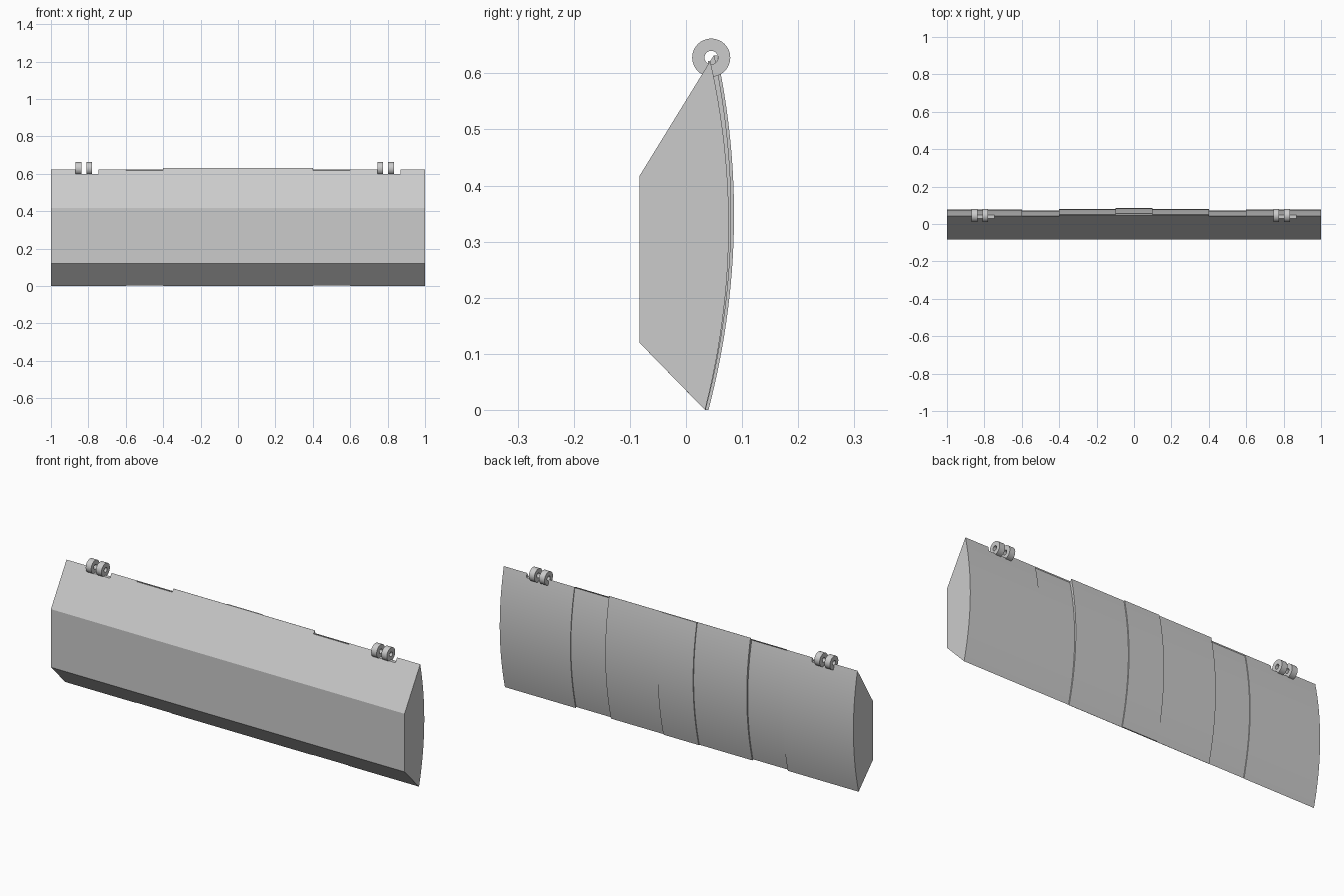
import bpy
import bmesh
import math

if "Cube" in bpy.data.objects:
    bpy.data.objects.remove(bpy.data.objects["Cube"], do_unlink=True)

grey = bpy.data.materials.new("plain grey")
grey.use_nodes = True
grey.diffuse_color = (0.6, 0.6, 0.6, 1)
grey.node_tree.nodes["Principled BSDF"].inputs["Base Color"].default_value = (0.6, 0.6, 0.6, 1)


def finish(bm, name):
    bmesh.ops.recalc_face_normals(bm, faces=bm.faces)
    mesh = bpy.data.meshes.new(name)
    bm.to_mesh(mesh)
    bm.free()
    obj = bpy.data.objects.new(name, mesh)
    bpy.context.collection.objects.link(obj)
    mesh.materials.append(grey)
    bpy.ops.object.select_all(action="DESELECT")
    obj.select_set(True)
    bpy.context.view_layer.objects.active = obj
    bpy.ops.object.shade_smooth_by_angle(angle=math.radians(25))
    return obj


def section(name, x0, x1, top, shift):
    """Bar section: faceted front, bulged back moved by shift."""
    front_y, low, high, steps = -0.083, 0.12, 0.417, 28
    tip_y = front_y + (top - high) * 0.616
    base_y, base_z = 0.034 + min(shift, 0), max(-shift, 0)
    profile = [(base_y, base_z), (front_y, low), (front_y, high), (tip_y, top)]
    for i in range(steps + 1):
        t = i / steps
        y = tip_y + (0.034 - tip_y) * t + 0.15 * t * (1 - t) + shift
        z = top + (base_z - top) * t
        if math.dist((y, z), profile[-1]) > 0.001 and math.dist((y, z), profile[0]) > 0.001:
            profile.append((y, z))
    bm = bmesh.new()
    face = bm.faces.new([bm.verts.new((x0, y, z)) for y, z in profile])
    new = bmesh.ops.extrude_face_region(bm, geom=[face])["geom"]
    bmesh.ops.translate(bm, vec=(x1 - x0, 0, 0),
                        verts=[v for v in new if isinstance(v, bmesh.types.BMVert)])
    return finish(bm, name)


def hinge_ring(name, x, width):
    """Thick washer with its axis along x."""
    bm = bmesh.new()
    n = 32
    rings = []
    for r, dx in ((0.034, 0), (0.034, width), (0.012, width), (0.012, 0)):
        rings.append([bm.verts.new((x + dx, 0.045 + r * math.cos(a), 0.628 + r * math.sin(a)))
                      for a in (math.tau * k / n for k in range(n))])
    for j in range(4):
        a, b = rings[j], rings[(j + 1) % 4]
        for k in range(n):
            m = (k + 1) % n
            bm.faces.new((a[k], a[m], b[m], b[k]))
    return finish(bm, name)


# Bar sections, mirrored about the middle one
section("middle_section", -0.1, 0.1, 0.632, 0.006)
for side, s in (("left", 1), ("right", -1)):
    section(side + "_inner_section", *sorted((0.1 * s, 0.4 * s)), 0.632, 0.001)
    section(side + "_recessed_section", *sorted((0.4 * s, 0.6 * s)), 0.622, -0.004)
    end = section(side + "_end_section", *sorted((0.6 * s, s)), 0.622, 0)

    # Notch in the top edge for the hinge
    bpy.ops.mesh.primitive_cube_add(size=1, location=(0.807 * s, 0.04, 0.65))
    cutter = bpy.context.object
    cutter.name = side + "_notch_cutter"
    cutter.scale = (0.124, 0.2, 0.1)
    cut = end.modifiers.new("notch", "BOOLEAN")
    cut.operation = "DIFFERENCE"
    cut.solver = "EXACT"
    cut.object = cutter
    bpy.ops.object.select_all(action="DESELECT")
    end.select_set(True)
    bpy.context.view_layer.objects.active = end
    bpy.ops.object.modifier_apply(modifier=cut.name)
    bpy.data.objects.remove(cutter, do_unlink=True)

    # Pair of hinge rings, both set toward the same end of the notch
    start = 0.807 * s - 0.062
    hinge_ring(side + "_hinge_ring_outer", start, 0.031)
    hinge_ring(side + "_hinge_ring_inner", start + 0.058, 0.031)
